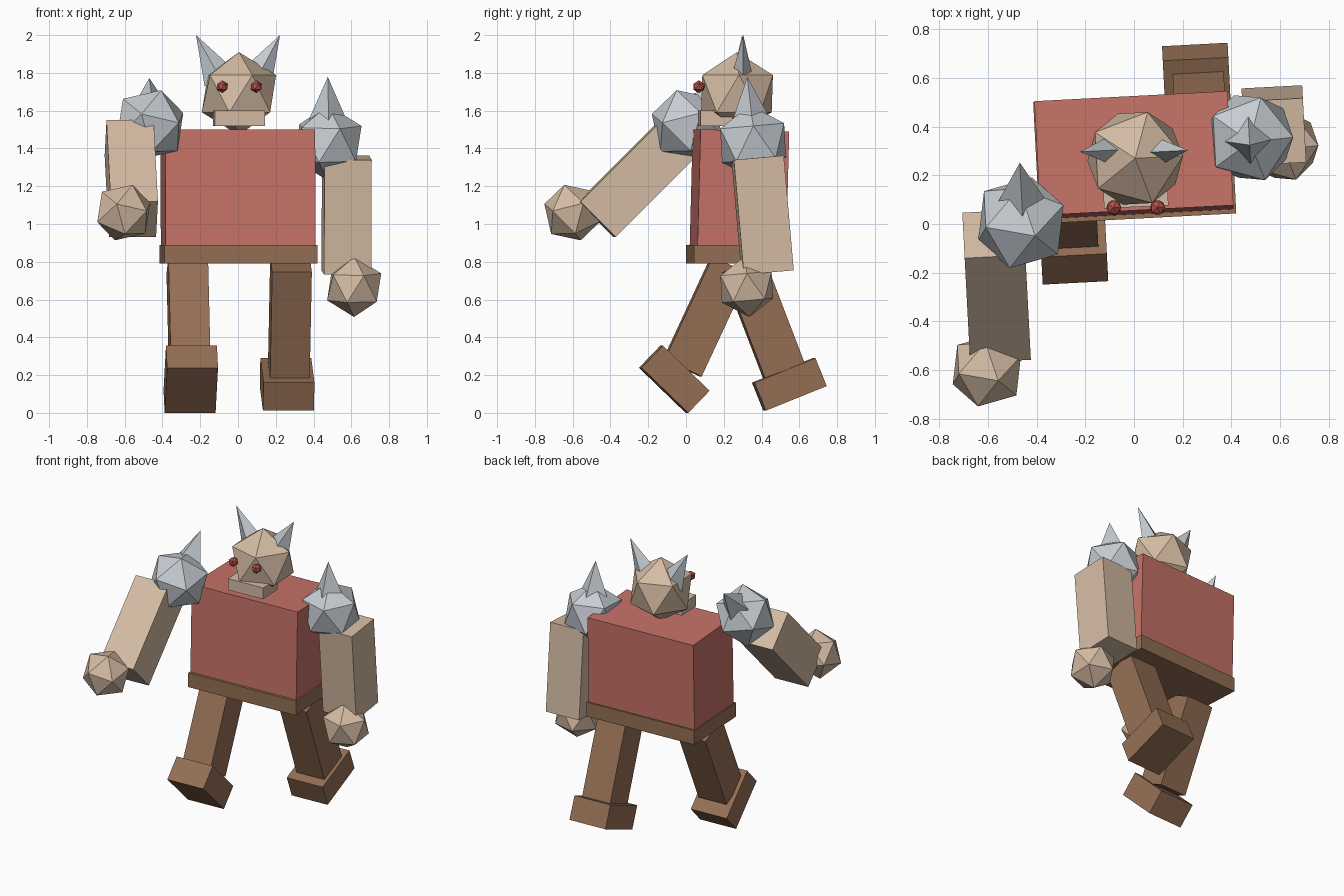
import bpy
import bmesh
from math import radians
from mathutils import Matrix, Vector

cube = bpy.data.objects.get("Cube")
if cube:
    bpy.data.objects.remove(cube, do_unlink=True)

YAW = 3  # the whole figure is turned slightly


def material(name, rgb):
    mat = bpy.data.materials.new(name)
    mat.use_nodes = True
    colour = (*rgb, 1)
    mat.diffuse_color = colour
    mat.node_tree.nodes["Principled BSDF"].inputs["Base Color"].default_value = colour
    return mat


SKIN = material("tan_skin", (0.66, 0.50, 0.37))
CLOTH = material("red_cloth", (0.57, 0.17, 0.14))
LEATHER = material("brown_leather", (0.30, 0.16, 0.09))
STEEL = material("pale_steel", (0.57, 0.61, 0.65))
EYE = material("eye_red", (0.45, 0.08, 0.07))


def finish(name, bm, mat, loc, pitch=0, roll=0):
    mesh = bpy.data.meshes.new(name)
    bm.to_mesh(mesh)
    bm.free()
    mesh.materials.append(mat)
    obj = bpy.data.objects.new(name, mesh)
    obj.location = loc
    obj.rotation_euler = (radians(pitch), radians(roll), radians(YAW))
    bpy.context.collection.objects.link(obj)
    return obj


def box(name, size, mat, loc, pitch=0):
    bm = bmesh.new()
    bmesh.ops.create_cube(bm, size=1)
    bmesh.ops.scale(bm, vec=size, verts=bm.verts)
    return finish(name, bm, mat, loc, pitch)


def ball(name, radius, mat, loc, pitch=0):
    bm = bmesh.new()
    bmesh.ops.create_icosphere(bm, subdivisions=1, radius=radius)
    return finish(name, bm, mat, loc, pitch)


def spike(name, radius, height, mat, loc, pitch=0, roll=0, thin=1):
    bm = bmesh.new()
    bmesh.ops.create_cone(bm, cap_ends=True, segments=4, radius1=radius,
                          radius2=0, depth=height)
    bmesh.ops.scale(bm, vec=(1, thin, 1), verts=bm.verts)
    return finish(name, bm, mat, loc, pitch, roll)


# Body
box("torso", (0.795, 0.47, 0.62), CLOTH, (0, 0.283, 1.185), -1.5)
box("belt", (0.81, 0.5, 0.10), LEATHER, (0.003, 0.272, 0.84))

# Head
ball("head", 0.22, SKIN, (0.005, 0.27, 1.69))
box("jaw", (0.265, 0.17, 0.08), SKIN, (0.005, 0.155, 1.56))
for side, s in (("left", 1), ("right", -1)):
    ball(side + "_eye", 0.034, EYE, (0.007 + 0.09 * s, 0.068, 1.727))
    spike(side + "_horn", 0.09, 0.26, STEEL, (0.16 * s, 0.30, 1.886),
          roll=28.7 * s, thin=0.65)


# Arms hang from the shoulder and swing with it
def arm(side, s, shoulder, pitch):
    swing = Matrix.Rotation(radians(pitch), 3, 'X')

    def at(x, y, z):
        return Vector(shoulder) + swing @ Vector((x * s, y, z))

    ball(side + "_shoulder_guard", 0.2, STEEL, shoulder, pitch)
    spike(side + "_shoulder_spike", 0.11, 0.25, STEEL, at(0, 0, 0.225), pitch)
    box(side + "_arm", (0.25, 0.265, 0.61), SKIN, at(0.1, 0.017, -0.386), pitch)
    ball(side + "_fist", 0.16, SKIN, at(0.14, -0.1, -0.757), pitch)


arm("left", 1, (0.475, 0.355, 1.43), 5)
arm("right", -1, (-0.465, 0.005, 1.525), -45)

# Legs in mid stride
box("left_leg", (0.21, 0.225, 0.6), LEATHER, (0.275, 0.41, 0.505), 21)
box("left_foot", (0.27, 0.348, 0.16), LEATHER, (0.26, 0.547, 0.151), 22)
box("right_leg", (0.21, 0.215, 0.6), LEATHER, (-0.262, 0.107, 0.51), -25)
box("right_foot", (0.27, 0.344, 0.163), LEATHER, (-0.25, -0.062, 0.178), -44)
